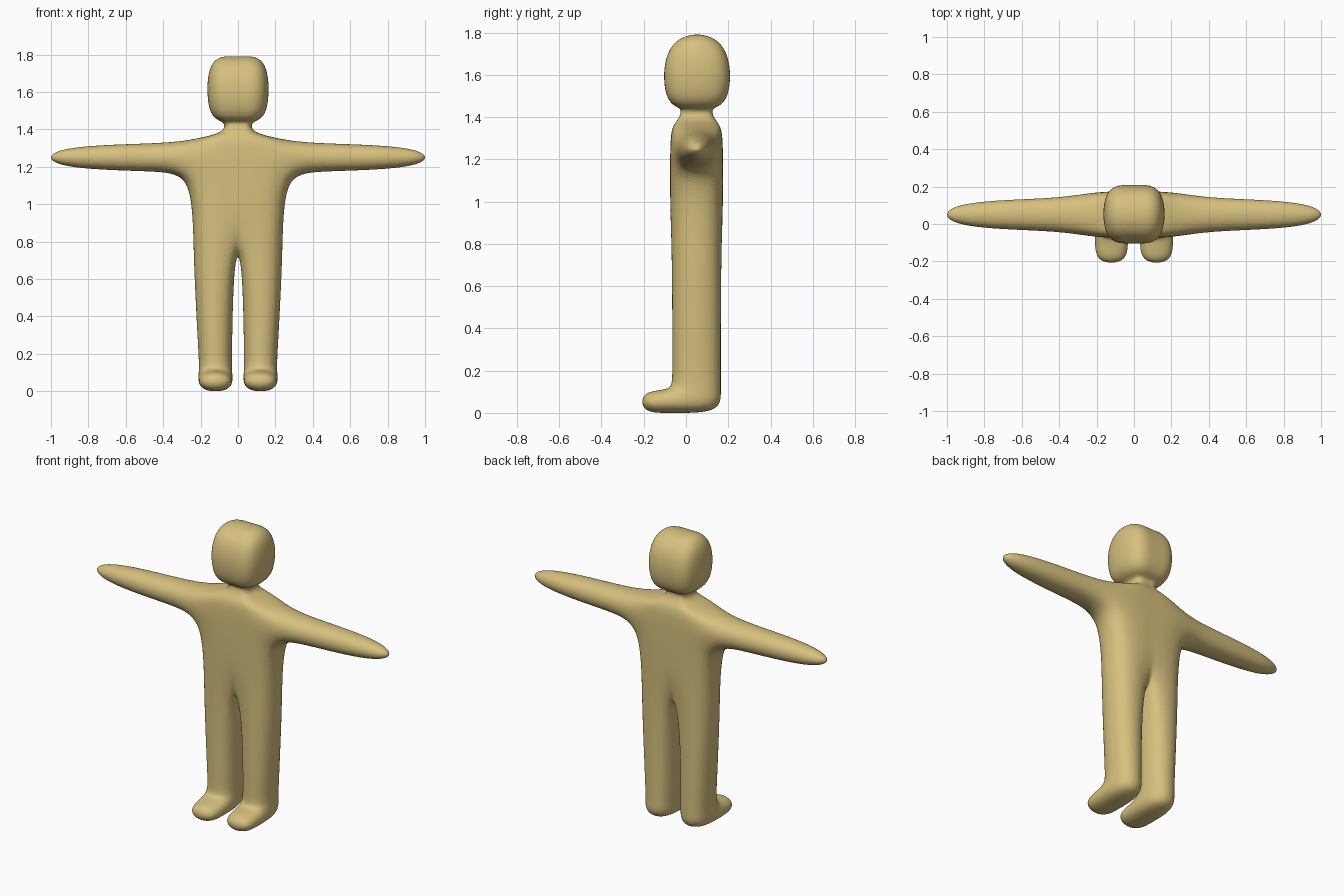
import bpy
import bmesh

if "Cube" in bpy.data.objects:
    bpy.data.objects.remove(bpy.data.objects["Cube"])

YC = 0.05     # depth centre of the body
GAP = 0.015   # half width of the strip between the two body halves


def flat(x0, x1, half_y, z, yc=YC):
    """Horizontal four-corner section."""
    return [(x0, yc - half_y, z), (x1, yc - half_y, z),
            (x1, yc + half_y, z), (x0, yc + half_y, z)]


def upright(x, half_y, z0, z1):
    """Vertical section across an arm."""
    return [(x, YC - half_y, z0), (x, YC + half_y, z0),
            (x, YC + half_y, z1), (x, YC - half_y, z1)]


def mirror(section):
    return [(-x, y, z) for x, y, z in section]


faces = {}


def cell(a, b):
    """Add a six-sided block; a wall shared by two blocks cancels out."""
    quads = [a, b] + [[a[i], a[(i + 1) % 4], b[(i + 1) % 4], b[i]] for i in range(4)]
    for quad in quads:
        key = frozenset(tuple(round(v, 4) for v in p) for p in quad)
        if key in faces:
            del faces[key]
        else:
            faces[key] = quad


def limb(sections):
    """Chain of blocks on both sides of the body."""
    for a, b in zip(sections, sections[1:]):
        cell(a, b)
        cell(mirror(a), mirror(b))


# Torso, neck and head
trunk = [
    flat(GAP, 0.25, 0.125, 0.72),            # hips
    flat(GAP, 0.25, 0.125, 1.15),            # armpits
    flat(GAP, 0.25, 0.125, 1.35),            # shoulders
    flat(GAP, 0.07, 0.09, 1.38),             # neck base
    flat(GAP, 0.072, 0.058, 1.45),           # neck top
    flat(GAP, 0.175, 0.163, 1.455, 0.0525),  # jaw
    flat(GAP, 0.175, 0.163, 1.805, 0.0525),  # crown
]
limb(trunk)
for low, high in zip(trunk, trunk[1:]):      # centre strip
    strips = []
    for s in (low, high):
        m = mirror(s)
        strips.append([m[0], s[0], s[3], m[3]])
    cell(*strips)

# Arms
limb([upright(0.25, 0.125, 1.15, 1.35),
      upright(0.42, 0.092, 1.17, 1.33),
      upright(1.05, 0.076, 1.185, 1.315)])

# Legs
ankle = flat(0.025, 0.216, 0.125, 0.11)
sole = flat(0.025, 0.216, 0.125, -0.005)
limb([trunk[0], flat(0.025, 0.216, 0.125, 0.16), ankle, sole])

# Feet, pushed forward from the ankle block
heel_side = [sole[0], sole[1], ankle[1], ankle[0]]
limb([heel_side, [(x, -0.218, z) for x, y, z in heel_side]])

# Join the outer walls into one cage
bm = bmesh.new()
verts = {}
for quad in faces.values():
    ring = []
    for p in quad:
        key = tuple(round(v, 4) for v in p)
        if key not in verts:
            verts[key] = bm.verts.new(p)
        ring.append(verts[key])
    bm.faces.new(ring)
bmesh.ops.recalc_face_normals(bm, faces=bm.faces[:])
mesh = bpy.data.meshes.new("body")
bm.to_mesh(mesh)
bm.free()

# Tan material and rounded surface
tan = bpy.data.materials.new("tan")
tan.diffuse_color = (0.68, 0.53, 0.21, 1.0)
tan.use_nodes = True
tan.node_tree.nodes["Principled BSDF"].inputs["Base Color"].default_value = tan.diffuse_color
mesh.materials.append(tan)
body = bpy.data.objects.new("body", mesh)
bpy.context.collection.objects.link(body)
rounding = body.modifiers.new("rounding", "SUBSURF")
rounding.levels = 4
rounding.render_levels = 4
